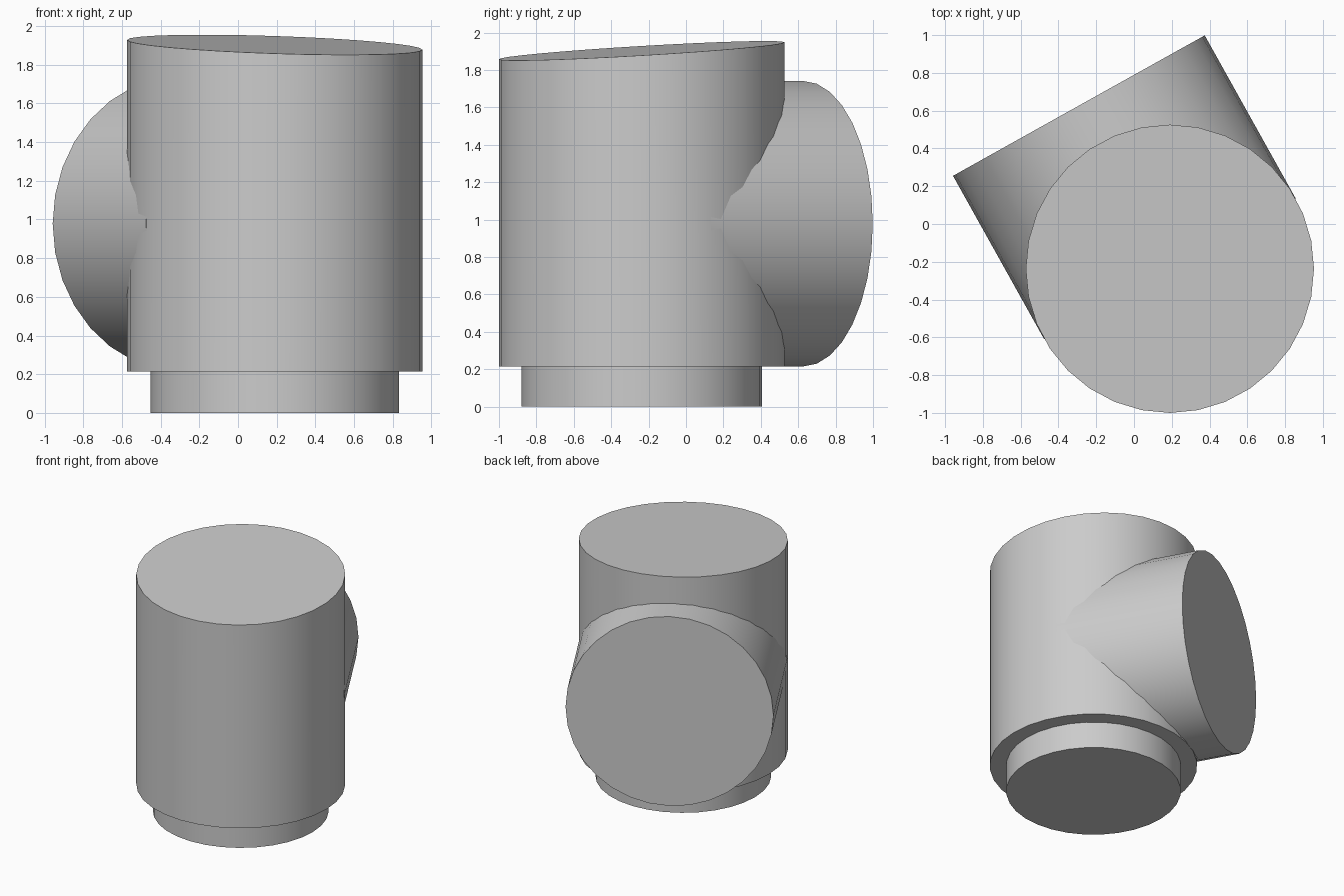
import bpy
import math
from mathutils import Matrix, Vector

cube = bpy.data.objects.get("Cube")
if cube:
    bpy.data.objects.remove(cube, do_unlink=True)

# One plain grey for every part
grey = bpy.data.materials.new("plain_grey")
grey.use_nodes = True
colour = (0.6, 0.6, 0.6, 1)
grey.diffuse_color = colour
grey.node_tree.nodes["Principled BSDF"].inputs["Base Color"].default_value = colour

AXIS = Vector((0.19, -0.237, 0))       # upright axis of body and base
OUT = Vector((-0.487, 0.873, 0)).normalized()  # direction of the branch
RADIUS = 0.763


def cylinder(name, radius, length, start, rotation=Matrix()):
    """Smooth cylinder running from start along its rotated z axis."""
    bpy.ops.mesh.primitive_cylinder_add(vertices=32, radius=radius, depth=length)
    obj = bpy.context.object
    obj.name = name
    obj.data.transform(Matrix.Translation((0, 0, length / 2)))
    obj.data.transform(rotation)
    obj.location = start
    obj.data.materials.append(grey)
    bpy.ops.object.shade_smooth_by_angle(angle=math.radians(30))
    return obj


# Narrow collar at the foot
cylinder("base_collar", 0.642, 0.25, AXIS)

# Main upright body, its top sloping up towards the branch
body = cylinder("main_body", RADIUS, 1.688, AXIS + Vector((0, 0, 0.215)))
for v in body.data.vertices:
    if v.co.z > 1:
        v.co.z += 0.068 * v.co.dot(OUT)

# Horizontal branch of the same radius
turn = OUT.to_track_quat("Z", "Y").to_matrix().to_4x4()
cylinder("side_branch", RADIUS, 0.989, AXIS + Vector((0, 0, 0.978)), turn)
